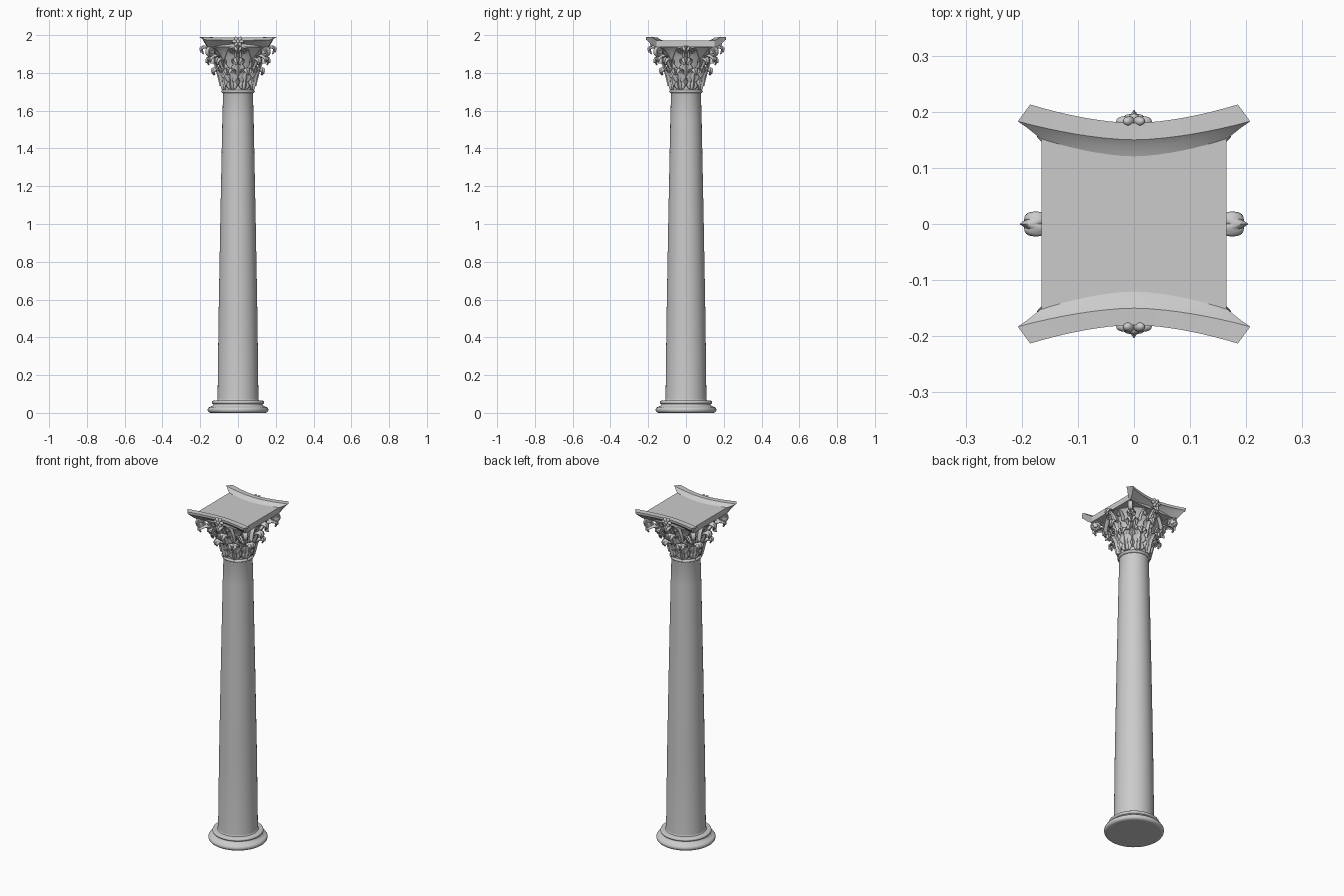
import bpy, math
from math import sin, cos, pi
from mathutils import Vector

if "Cube" in bpy.data.objects:
    bpy.data.objects.remove(bpy.data.objects["Cube"])


def finish(ob, angle=40):
    bpy.ops.object.select_all(action='DESELECT')
    ob.select_set(True)
    bpy.context.view_layer.objects.active = ob
    bpy.ops.object.shade_smooth_by_angle(angle=math.radians(angle))
    return ob


def mesh_object(name, verts, faces, angle=40):
    me = bpy.data.meshes.new(name)
    me.from_pydata(verts, [], faces)
    me.validate()
    ob = bpy.data.objects.new(name, me)
    bpy.context.collection.objects.link(ob)
    return finish(ob, angle)


def lathe(name, profile, n=48):
    verts = [(r * cos(2 * pi * k / n), r * sin(2 * pi * k / n), z)
             for r, z in profile for k in range(n)]
    faces = [(i * n + k, i * n + (k + 1) % n, (i + 1) * n + (k + 1) % n, (i + 1) * n + k)
             for i in range(len(profile) - 1) for k in range(n)]
    last = (len(profile) - 1) * n
    faces += [tuple(reversed(range(n))), tuple(range(last, last + n))]
    return mesh_object(name, verts, faces)


def bulge(r, z, size, steps=8):
    # half-round moulding profile
    return [(r + size * cos(a), z + size * sin(a))
            for a in (-pi / 2 + pi * i / steps for i in range(steps + 1))]


def sample(points, t):
    # smooth interpolation through a short list of points
    n = len(points) - 1
    i = min(int(t * n), n - 1)
    f = t * n - i
    p = [Vector(points[min(max(i + k, 0), n)]) for k in (-1, 0, 1, 2)]
    return 0.5 * (2 * p[1] + (p[2] - p[0]) * f + (2 * p[0] - 5 * p[1] + 4 * p[2] - p[3]) * f * f
                  + (3 * p[1] - p[0] - 3 * p[2] + p[3]) * f ** 3)


def leaf(name, path, width, angle, lobes=4, nu=10, nv=28):
    # lobed acanthus leaf following a radius / height path
    verts, faces = [], []
    for j in range(nv + 1):
        t = j / nv
        r, z = sample(path, t)
        lobe = abs(sin(pi * lobes * t))
        w = width * (0.7 + 0.5 * sin(pi * t)) * (1 - t ** 4 * 0.75) * (0.68 + 0.32 * lobe)
        for i in range(nu + 1):
            u = 2 * i / nu - 1
            groove = 0.006 * math.exp(-(u * 5) ** 2) + 0.003 * cos(u * 3 * pi)
            rr = r + groove + 0.008 * lobe * u ** 4 - 0.004 * u * u
            a = angle + u * w / max(r, 0.08)
            verts.append((rr * cos(a), rr * sin(a), z - 0.012 * u * u * t))
    m = nu + 1
    for j in range(nv):
        for i in range(nu):
            faces.append((j * m + i, j * m + i + 1, (j + 1) * m + i + 1, (j + 1) * m + i))
    ob = mesh_object(name, verts, faces, 60)
    mod = ob.modifiers.new("thickness", 'SOLIDIFY')
    mod.thickness = 0.007
    mod.offset = -1
    return ob


def ribbon(name, pts, half_width, thick, loc, turn):
    # flat band standing in a vertical plane
    cu = bpy.data.curves.new(name, 'CURVE')
    cu.dimensions = '2D'
    cu.fill_mode = 'NONE'
    cu.extrude, cu.bevel_depth, cu.bevel_resolution = half_width, thick, 1
    sp = cu.splines.new('POLY')
    sp.points.add(len(pts) - 1)
    for p, (x, y) in zip(sp.points, pts):
        p.co = (x, y, 0, 1)
    ob = bpy.data.objects.new(name, cu)
    ob.location, ob.rotation_euler = loc, (pi / 2, 0, turn)
    bpy.context.collection.objects.link(ob)
    bpy.ops.object.select_all(action='DESELECT')
    ob.select_set(True)
    bpy.context.view_layer.objects.active = ob
    bpy.ops.object.convert(target='MESH')
    return finish(bpy.context.object)


def scroll(stem, cx, cz, r0, turns=1.6, side=1, n=36):
    # stem that rolls over outward into a spiral
    pts = [tuple(sample(stem, i / 8)) for i in range(8)]
    for i in range(n + 1):
        t = i / n
        a = pi * 0.75 - 2 * pi * turns * t
        r = r0 * (1 - 0.8 * t)
        pts.append((cx + r * cos(a), cz + r * sin(a)))
    return [(side * x, z) for x, z in pts]


def eye(name, loc, radius, depth, turn):
    bpy.ops.mesh.primitive_cylinder_add(vertices=20, radius=radius, depth=depth, location=loc,
                                        rotation=(pi / 2, 0, turn))
    bpy.context.object.name = name
    finish(bpy.context.object)


# Base mouldings, shaft and neck ring
lathe("base", [(0.145, 0)] + bulge(0.145, 0.016, 0.016) + [(0.143, 0.034), (0.134, 0.038), (0.13, 0.046)]
      + bulge(0.13, 0.056, 0.009) + [(0.112, 0.066), (0.108, 0.072)])
lathe("shaft", [(0.11, 0.06), (0.108, 0.08), (0.103, 0.5), (0.094, 1.0), (0.083, 1.55), (0.079, 1.69), (0.082, 1.70)])
lathe("neck_ring", [(0.078, 1.692)] + bulge(0.081, 1.702, 0.008) + [(0.08, 1.715)])

# Capital bell
lathe("bell", [(0.08, 1.705), (0.085, 1.76), (0.095, 1.82), (0.112, 1.88), (0.135, 1.92), (0.15, 1.935), (0.15, 1.942)])

# Two rows of leaves, then narrow centre leaves on the four faces
low = [(0.086, 1.712), (0.094, 1.745), (0.104, 1.785), (0.12, 1.815), (0.137, 1.82), (0.138, 1.803)]
high = [(0.088, 1.73), (0.1, 1.78), (0.114, 1.83), (0.13, 1.868), (0.152, 1.878), (0.156, 1.856)]
centre = [(0.118, 1.85), (0.128, 1.885), (0.145, 1.915), (0.168, 1.936), (0.187, 1.932), (0.186, 1.914)]
for k in range(8):
    leaf("lower_leaf", low, 0.034, (k + 0.5) * pi / 4)
    leaf("upper_leaf", high, 0.033, k * pi / 4)
for k in range(4):
    leaf("centre_leaf", centre, 0.019, k * pi / 2, lobes=2)

# Corner volutes with a supporting leaf below
prop = [(0.115, 1.82), (0.135, 1.855), (0.16, 1.885), (0.185, 1.893), (0.205, 1.885), (0.208, 1.87)]
for k in range(4):
    a = pi / 4 + k * pi / 2
    pts = scroll([(0.11, 1.83), (0.13, 1.87), (0.155, 1.905), (0.18, 1.93)], 0.206, 1.909, 0.029)
    ribbon("corner_volute", pts, 0.009, 0.004, (0, 0, 0), a)
    eye("volute_disc", (0.206 * cos(a), 0.206 * sin(a), 1.909), 0.026, 0.016, a)
    eye("volute_eye", (0.206 * cos(a), 0.206 * sin(a), 1.909), 0.01, 0.03, a)
    leaf("volute_leaf", prop, 0.02, a, lobes=3)

# Small paired inner scrolls on each face
for k in range(4):
    a = k * pi / 2
    for s in (-1, 1):
        pts = scroll([(-0.075, 1.85), (-0.068, 1.885), (-0.055, 1.915), (-0.046, 1.93)], -0.034, 1.917, 0.016, side=s)
        ribbon("inner_scroll", pts, 0.010, 0.003, (0.138 * cos(a), 0.138 * sin(a), 0), a + pi / 2)

# Abacus: flat slab with concave moulded lips at front and back
bpy.ops.mesh.primitive_cube_add(size=1, location=(0, 0, 1.954))
slab = bpy.context.object
slab.name = "abacus_slab"
slab.scale = (0.33, 0.31, 0.034)
section = [(0.062, 1.938, 0.165), (0.046, 1.938, 0.163), (0.038, 1.945, 0.166), (0.026, 1.953, 0.17),
           (0.012, 1.968, 0.178), (0.001, 1.972, 0.184), (0, 1.986, 0.185), (0.03, 1.987, 0.207),
           (0.042, 1.978, 0.19), (0.062, 1.97, 0.165)]
for s in (-1, 1):
    verts, faces, n, m = [], [], 16, len(section)
    for i in range(n + 1):
        t = 2 * i / n - 1
        y = 0.18 + 0.033 * abs(t) ** 1.7
        verts += [(t * hx, s * (y - d), z + (0.004 * t * t if z > 1.97 and d < 0.06 else 0)) for d, z, hx in section]
    for i in range(n):
        for j in range(m):
            q = (i * m + j, (i + 1) * m + j, (i + 1) * m + (j + 1) % m, i * m + (j + 1) % m)
            faces.append(q if s > 0 else q[::-1])
    caps = [tuple(range(m)), tuple(range(n * m, n * m + m))[::-1]]
    faces += caps if s > 0 else [c[::-1] for c in caps]
    mesh_object("abacus_lip", verts, faces, 30)

# Flower on the front and back lip
for s in (-1, 1):
    for k in range(6):
        a = k * pi / 3
        bpy.ops.mesh.primitive_uv_sphere_add(segments=12, ring_count=8, radius=1, rotation=(0, -a, 0),
                                             location=(0.018 * cos(a), s * 0.183, 1.966 + 0.015 * sin(a)))
        bpy.context.object.scale = (0.014, 0.009, 0.009)
        bpy.context.object.name = "flower_petal"
        finish(bpy.context.object, 60)
    bpy.ops.mesh.primitive_uv_sphere_add(segments=12, ring_count=8, radius=0.01, location=(0, s * 0.187, 1.966))
    bpy.context.object.name = "flower_centre"
    finish(bpy.context.object, 60)
